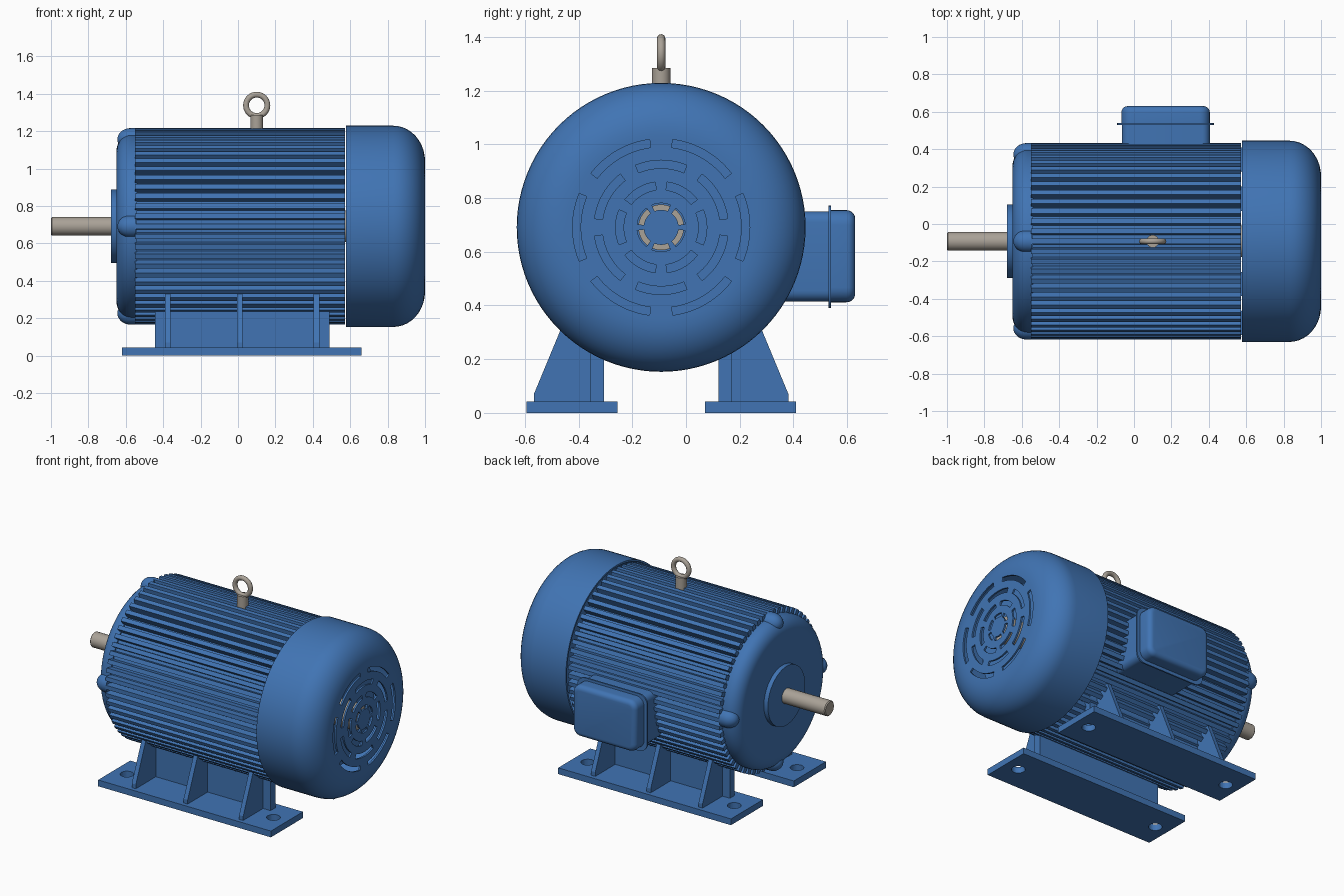
import bpy, bmesh, math
from mathutils import Vector, Matrix

if "Cube" in bpy.data.objects:
    bpy.data.objects.remove(bpy.data.objects["Cube"])

CY, CZ = -0.0925, 0.691          # motor axis (runs along x)
R = 0.525                        # fin tip radius


def material(name, rgb):
    m = bpy.data.materials.new(name)
    m.diffuse_color = (*rgb, 1)
    m.use_nodes = True
    m.node_tree.nodes["Principled BSDF"].inputs["Base Color"].default_value = m.diffuse_color
    return m


BLUE = material("blue_paint", (0.052, 0.175, 0.455))
STEEL = material("bare_steel", (0.40, 0.36, 0.31))


def finish(bm, name, mat, smooth=True):
    me = bpy.data.meshes.new(name)
    bm.to_mesh(me)
    bm.free()
    ob = bpy.data.objects.new(name, me)
    bpy.context.collection.objects.link(ob)
    me.materials.append(mat)
    if smooth:
        sharpen(ob)
    return ob


def sharpen(ob):
    ob.data.polygons.foreach_set("use_smooth", [True] * len(ob.data.polygons))
    ob.data.set_sharp_from_angle(angle=math.radians(32))


def apply_modifiers(ob):
    bpy.context.view_layer.objects.active = ob
    for m in list(ob.modifiers):
        bpy.ops.object.modifier_apply(modifier=m.name)


def lathe(profile, seg=64, y=CY, z=CZ):
    """Spin (x, radius) points around a line parallel to x."""
    bm = bmesh.new()
    vs = [bm.verts.new((x, r, 0)) for x, r in profile]
    es = [bm.edges.new(p) for p in zip(vs, vs[1:])]
    bmesh.ops.spin(bm, geom=vs + es, cent=(0, 0, 0), axis=(1, 0, 0),
                   angle=math.tau, steps=seg)
    bmesh.ops.remove_doubles(bm, verts=bm.verts, dist=1e-4)
    bmesh.ops.recalc_face_normals(bm, faces=bm.faces)
    bmesh.ops.translate(bm, verts=bm.verts, vec=(0, y, z))
    return bm


def arc(cx, cr, rx, rr, n=8):
    """Quarter ellipse from the outer radius round to the end face."""
    return [(cx + rx * math.sin(i / n * math.pi / 2),
             cr + rr * math.cos(i / n * math.pi / 2)) for i in range(n + 1)]


def prism(name, yz, x0, x1, mat=BLUE):
    """Extrude a y-z outline along x."""
    bm = bmesh.new()
    f = bm.faces.new([bm.verts.new((x0, y, z)) for y, z in yz])
    ex = bmesh.ops.extrude_face_region(bm, geom=[f])["geom"]
    bmesh.ops.translate(bm, vec=(x1 - x0, 0, 0),
                        verts=[g for g in ex if isinstance(g, bmesh.types.BMVert)])
    bmesh.ops.recalc_face_normals(bm, faces=bm.faces)
    return finish(bm, name, mat, smooth=False)


def box(name, lo, hi, corner=0, rim=0, mat=BLUE):
    """Box with rounded corners along y and an optional rounded +y rim."""
    lo, hi = Vector(lo), Vector(hi)
    bm = bmesh.new()
    bmesh.ops.create_cube(bm, size=1, matrix=Matrix.Translation((lo + hi) / 2)
                          @ Matrix.Diagonal((*(hi - lo), 1)))
    if corner:
        es = [e for e in bm.edges if abs(e.verts[0].co.y - e.verts[1].co.y) > 1e-4]
        bmesh.ops.bevel(bm, geom=es, offset=corner, segments=6, profile=0.5, affect='EDGES')
    if rim:
        es = [e for e in bm.edges if all(v.co.y > hi.y - 1e-4 for v in e.verts)]
        bmesh.ops.bevel(bm, geom=es, offset=rim, segments=5, profile=0.5, affect='EDGES')
    return finish(bm, name, mat, smooth=bool(corner))


# finned stator body
N, ROOT = 60, 0.48
outline = []
for i in range(N):
    for frac, r in ((-0.32, ROOT), (-0.25, R), (0.25, R), (0.32, ROOT)):
        a = (i + frac) / N * math.tau
        outline.append((CY + r * math.cos(a), CZ + r * math.sin(a)))
prism("finned_body", outline, -0.55, 0.572)

# fan cover with four rings of vent slots
slots = ((0.30, 0.33, 0), (0.22, 0.25, 30), (0.14, 0.17, 0), (0.065, 0.09, 30))
profile = [(0.578, 0.538)] + arc(0.83, 0.348, 0.17, 0.19, 10)
for r0, r1, _ in slots:
    profile += [(1.0, r1), (1.0, r0)]
bm = lathe(profile + [(1.0, 0)], 96)
dead = []
for f in bm.faces:
    c = f.calc_center_median()
    if c.x < 0.999:
        continue
    dy, dz = c.y - CY, c.z - CZ
    r, deg = math.hypot(dy, dz), math.degrees(math.atan2(dz, dy))
    for r0, r1, phase in slots:
        if r0 < r < r1 and abs((deg - phase + 30) % 60 - 30) < 22.5:
            dead.append(f)
bmesh.ops.delete(bm, geom=dead, context='FACES')
cover = finish(bm, "fan_cover", BLUE, smooth=False)
sol = cover.modifiers.new("shell", 'SOLIDIFY')
sol.thickness, sol.offset = 0.012, -1
apply_modifiers(cover)
sharpen(cover)

# rear stub of the shaft and fan disc, seen through the slots
finish(lathe([(0.56, 0), (0.56, 0.085), (0.95, 0.085), (0.95, 0)]), "rear_shaft_stub", STEEL)
finish(lathe([(0.80, 0), (0.80, 0.36), (0.82, 0.36), (0.82, 0)]), "fan_disc", BLUE)

# drive end bell, its four bolt ears, and the bearing hub
bell = [(-x, r) for x, r in arc(0.57, 0.40, 0.08, 0.09)]
finish(lathe([(-0.54, 0), (-0.54, 0.49)] + bell + [(-0.65, 0)]), "end_bell", BLUE)
for k in range(4):
    a = k * math.pi / 2
    dome = [(-x, r) for x, r in arc(0.575, 0, 0.07, 0.06)]
    finish(lathe([(-0.545, 0), (-0.545, 0.06)] + dome, 24,
                 CY + 0.465 * math.cos(a), CZ + 0.465 * math.sin(a)),
           f"bell_ear_{k + 1}", BLUE)
finish(lathe([(-0.64, 0), (-0.64, 0.197), (-0.68, 0.197), (-0.68, 0)]), "bearing_hub", BLUE)

# output shaft
finish(lathe([(-0.66, 0), (-0.66, 0.05), (-0.994, 0.05), (-1.0, 0.044), (-1.0, 0)], 32),
       "drive_shaft", STEEL)

# feet: base plate with bolt holes, upright wall and three ribs per side
for s, side in ((-1, "front"), (1, "back")):
    def Y(d):
        return CY + s * d

    def span(d0, d1):
        return min(Y(d0), Y(d1)), max(Y(d0), Y(d1))

    y0, y1 = span(0.163, 0.502)
    plate = box(f"{side}_foot_plate", (-0.62, y0, 0), (0.66, y1, 0.042))
    for x in (-0.525, 0.56):
        cb = bmesh.new()
        bmesh.ops.create_cone(cb, cap_ends=True, segments=32, radius1=0.042, radius2=0.042,
                              depth=0.2, matrix=Matrix.Translation((x, (y0 + y1) / 2, 0.02)))
        cutter = finish(cb, "hole_cutter", BLUE, smooth=False)
        cutter.hide_render = True
        cut = plate.modifiers.new("hole", 'BOOLEAN')
        cut.operation, cut.solver, cut.object = 'DIFFERENCE', 'EXACT', cutter
        apply_modifiers(plate)
        bpy.data.objects.remove(cutter)
    y0, y1 = span(0.213, 0.263)
    box(f"{side}_foot_wall", (-0.445, y0, 0.03), (0.49, y1, 0.30))
    rib = [(0.25, 0.03), (0.474, 0.03), (0.474, 0.07), (0.36, 0.345), (0.25, 0.345)]
    for k, x in enumerate((-0.39, -0.006, 0.405)):
        prism(f"{side}_foot_rib_{k + 1}", [(Y(d), z) for d, z in rib], x, x + 0.03)

# terminal box: base, gasket flange and rounded lid
box("terminal_box_base", (-0.065, 0.25, 0.415), (0.405, 0.533, 0.75), 0.04)
box("terminal_box_flange", (-0.09, 0.53, 0.39), (0.428, 0.54, 0.772), 0.06)
box("terminal_box_lid", (-0.067, 0.538, 0.412), (0.405, 0.63, 0.755), 0.055, 0.032)

# lifting eye: stem and ring
bm = bmesh.new()
bmesh.ops.create_cone(bm, cap_ends=True, segments=32, radius1=0.034, radius2=0.034,
                      depth=0.12, matrix=Matrix.Translation((0.1, CY, 1.225)))
finish(bm, "lifting_eye_stem", STEEL)
bpy.ops.mesh.primitive_torus_add(major_radius=0.057, minor_radius=0.0155, major_segments=40,
                                 minor_segments=16, location=(0.1, CY, 1.338),
                                 rotation=(math.pi / 2, 0, 0))
ring = bpy.context.object
ring.name = "lifting_eye_ring"
ring.data.materials.append(STEEL)
sharpen(ring)
